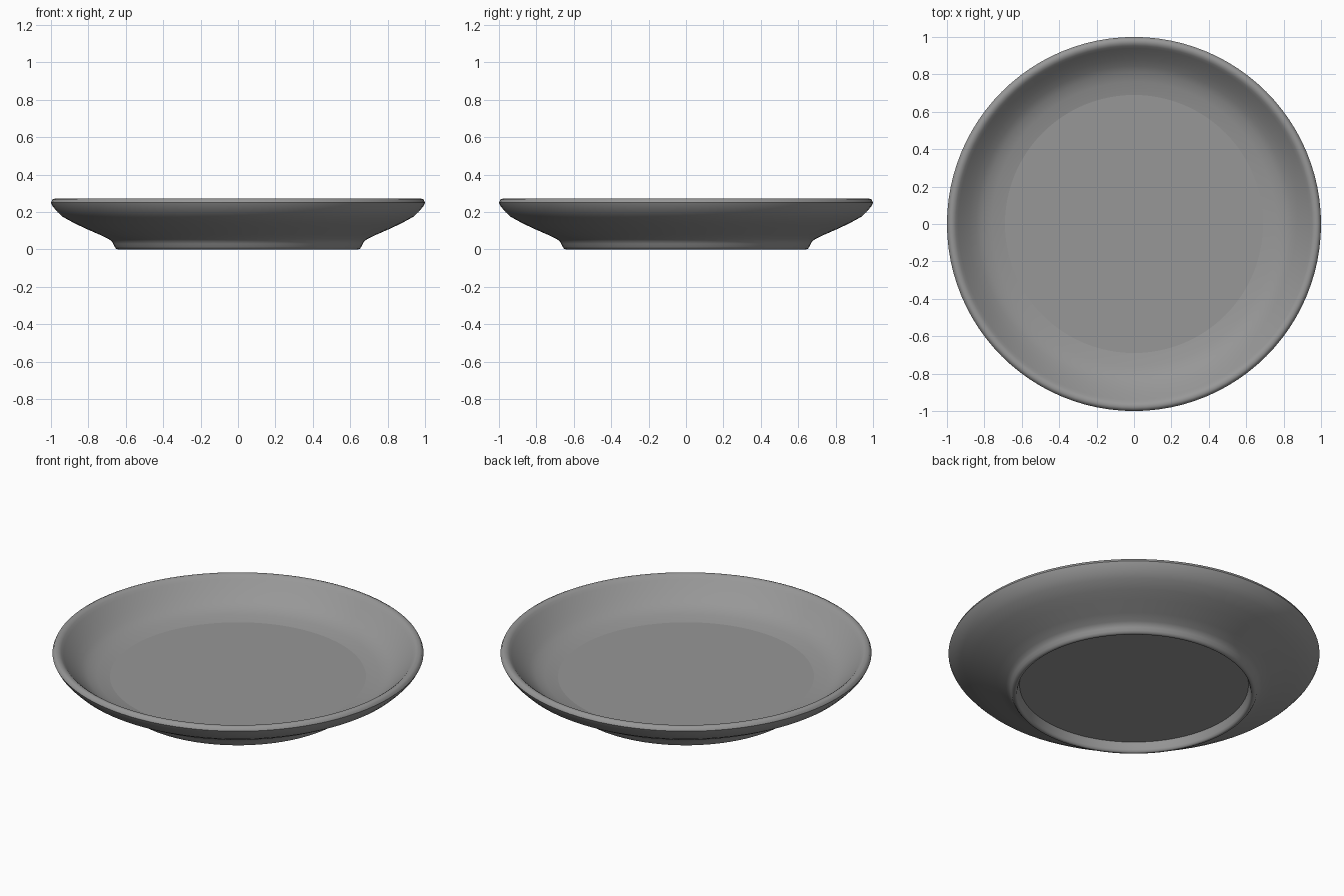
import bpy, bmesh
from math import cos, sin, tau, radians

if "Cube" in bpy.data.objects:
    bpy.data.objects.remove(bpy.data.objects["Cube"])

SEGMENTS = 96

# Cross-section (radius, height): floor edge, inner wall, rim, outer wall, foot, recess
profile = [
    (0.69, 0.11), (0.76, 0.123), (0.81, 0.139), (0.845, 0.16), (0.88, 0.189),
    (0.91, 0.217), (0.94, 0.248), (0.953, 0.262), (0.965, 0.27), (0.98, 0.272), (0.993, 0.266),
    (1.0, 0.25), (0.989, 0.228), (0.965, 0.2), (0.94, 0.176), (0.88, 0.143),
    (0.82, 0.114), (0.74, 0.079), (0.69, 0.055), (0.675, 0.043), (0.667, 0.03),
    (0.66, 0.014), (0.652, 0.004), (0.64, 0.0), (0.632, 0.004), (0.627, 0.015),
    (0.622, 0.04), (0.617, 0.056),
]

# Plate: lathe the cross-section, then cap the floor and the underside
bm = bmesh.new()
rings = [[bm.verts.new((r * cos(tau * i / SEGMENTS), r * sin(tau * i / SEGMENTS), z))
          for i in range(SEGMENTS)] for r, z in profile]
for a, b in zip(rings, rings[1:]):
    for i in range(SEGMENTS):
        j = (i + 1) % SEGMENTS
        bm.faces.new((a[i], b[i], b[j], a[j]))
bm.faces.new(rings[0])
bm.faces.new(rings[-1][::-1])
bmesh.ops.recalc_face_normals(bm, faces=bm.faces)
mesh = bpy.data.meshes.new("plate")
bm.to_mesh(mesh)
bm.free()

plate = bpy.data.objects.new("plate", mesh)
bpy.context.collection.objects.link(plate)
bpy.context.view_layer.objects.active = plate
plate.select_set(True)
bpy.ops.object.shade_smooth_by_angle(angle=radians(50))

# Crisp line around the flat floor
for e in mesh.edges:
    if all(v < SEGMENTS for v in e.vertices):
        e.use_edge_sharp = True

# Dark grey glaze
glaze = bpy.data.materials.new("dark_grey_glaze")
glaze.diffuse_color = (0.31, 0.31, 0.31, 1)
glaze.use_nodes = True
glaze.node_tree.nodes["Principled BSDF"].inputs["Base Color"].default_value = glaze.diffuse_color
mesh.materials.append(glaze)
